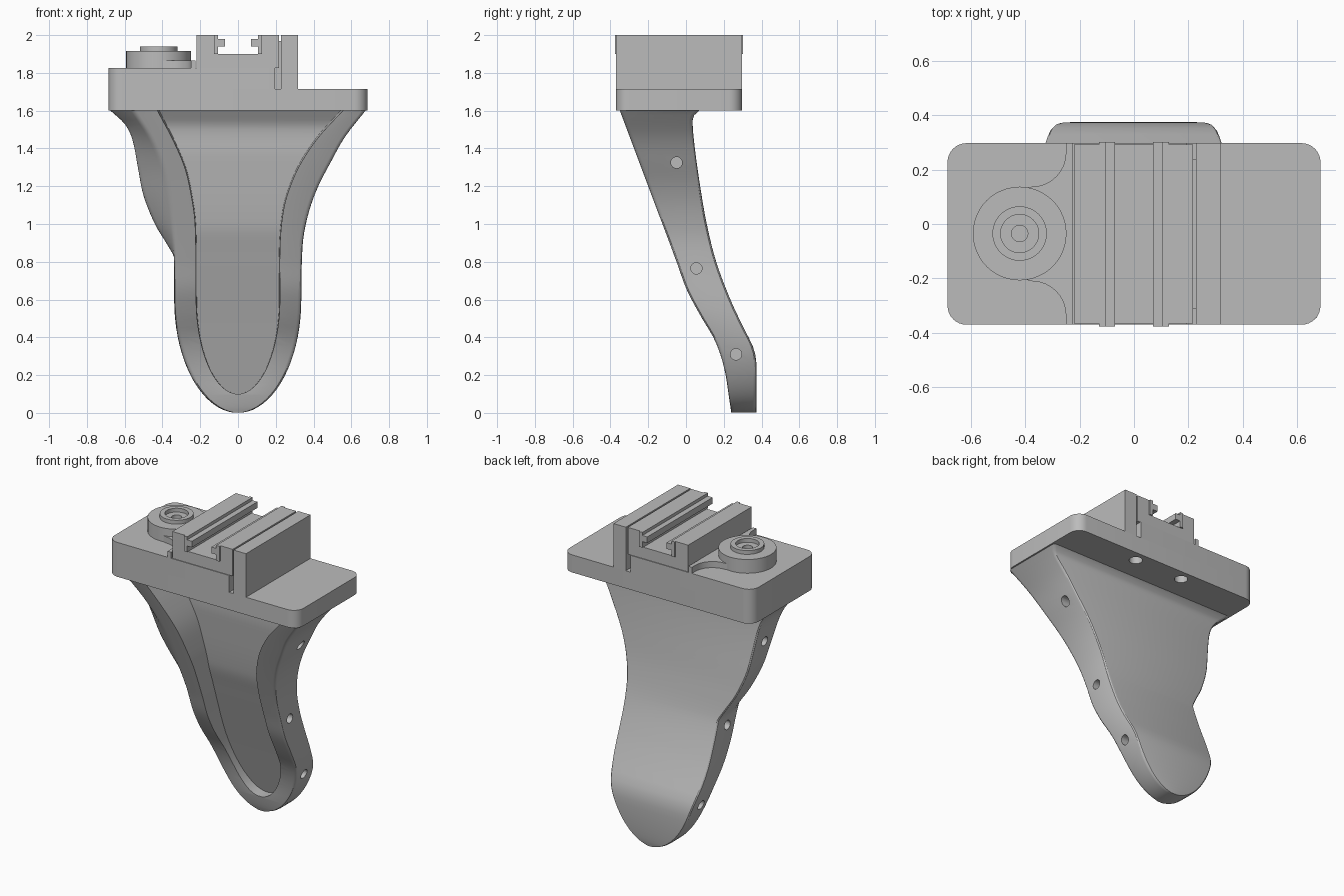
import bpy, bmesh, math
from mathutils import Vector

if "Cube" in bpy.data.objects:
    bpy.data.objects.remove(bpy.data.objects["Cube"])

grey = bpy.data.materials.new("plain grey")
grey.use_nodes = True
grey.diffuse_color = (0.5, 0.5, 0.5, 1)
grey.node_tree.nodes["Principled BSDF"].inputs["Base Color"].default_value = (0.5, 0.5, 0.5, 1)


def finish(name, bm):
    bmesh.ops.recalc_face_normals(bm, faces=bm.faces[:])
    mesh = bpy.data.meshes.new(name)
    bm.to_mesh(mesh)
    bm.free()
    mesh.materials.append(grey)
    ob = bpy.data.objects.new(name, mesh)
    bpy.context.collection.objects.link(ob)
    return ob


def activate(ob):
    bpy.ops.object.select_all(action='DESELECT')
    ob.select_set(True)
    bpy.context.view_layer.objects.active = ob


def smooth(ob, angle=32):
    activate(ob)
    bpy.ops.object.shade_smooth_by_angle(angle=math.radians(angle))


def cut(ob, cutters):
    for c in cutters:
        mod = ob.modifiers.new("cut", 'BOOLEAN')
        mod.operation, mod.solver, mod.object = 'DIFFERENCE', 'EXACT', c
        activate(ob)
        bpy.ops.object.modifier_apply(modifier=mod.name)
        bpy.data.objects.remove(c)


def loft(name, sections):
    bm = bmesh.new()
    rings = [[bm.verts.new(p) for p in s] for s in sections]
    n = len(rings[0])
    for a, b in zip(rings, rings[1:]):
        for i in range(n):
            j = (i + 1) % n
            bm.faces.new((a[i], a[j], b[j], b[i]))
    bm.faces.new(rings[0][::-1])
    bm.faces.new(rings[-1])
    return finish(name, bm)


def slab(name, outline, z0, z1):
    return loft(name, [[(x, y, z) for x, y in outline] for z in (z0, z1)])


def profile(name, outline, y0, y1):
    return loft(name, [[(x, y, z) for x, z in outline] for y in (y0, y1)])


def box(name, x0, x1, y0, y1, z0, z1):
    return slab(name, [(x0, y0), (x1, y0), (x1, y1), (x0, y1)], z0, z1)


def arc(cx, cy, r, a0, a1, n=8):
    angles = [math.radians(a0 + (a1 - a0) * i / n) for i in range(n + 1)]
    return [(cx + r * math.cos(a), cy + r * math.sin(a)) for a in angles]


def rod(name, centre, axis, r, depth):
    q = Vector((0, 0, 1)).rotation_difference(Vector(axis))
    ring = arc(0, 0, r, 0, 345, 23)
    return loft(name, [[Vector(centre) + q @ Vector((x, y, h)) for x, y in ring]
                       for h in (-depth / 2, depth / 2)])


def curve(table, z):
    """Smooth interpolation through (z, value) pairs."""
    if z <= table[0][0]:
        return table[0][1]
    if z >= table[-1][0]:
        return table[-1][1]
    i = max(k for k in range(len(table) - 1) if table[k][0] <= z)

    def slope(k):
        a, b = table[max(k - 1, 0)], table[min(k + 1, len(table) - 1)]
        return (b[1] - a[1]) / (b[0] - a[0])
    (z0, v0), (z1, v1) = table[i], table[i + 1]
    h = z1 - z0
    t = (z - z0) / h
    return (v0 * (1 + 2 * t) * (1 - t) ** 2 + v1 * t * t * (3 - 2 * t)
            + h * t * (1 - t) * (slope(i) * (1 - t) - slope(i + 1) * t))


def tip(z, low):
    """Elliptical rounding of the lower end."""
    u = min(max((0.6 - z) / (0.6 - low), 0), 1)
    return math.sqrt(max(1 - u * u, 0.0001))


# Leg outlines by height
FRONT = [(0, .24), (.1, .225), (.2, .21), (.3, .185), (.4, .145), (.5, .085),
         (.65, .005), (.8, -.05), (1.2, -.2), (1.6, -.35)]
BACK = [(0, .372), (.27, .372), (.35, .355), (.45, .305), (.6, .235), (.8, .16),
        (1.0, .11), (1.2, .075), (1.4, .047), (1.54, .035), (1.58, .045), (1.6, .07)]
LEFT = [(.6, .335), (.8, .338), (.94, .348), (1.08, .38), (1.2, .425), (1.32, .487),
        (1.46, .566), (1.6, .675)]
RIGHT = [(.6, .335), (.8, .338), (1.0, .342), (1.15, .36), (1.3, .395), (1.45, .46), (1.6, .555)]
BULGE = [(.83, .338), (.9, .38), (1.0, .44), (1.15, .5), (1.3, .53), (1.45, .56),
         (1.53, .6), (1.6, .675)]
# Pocket outlines by height
IN_LEFT = [(.6, .225), (.9, .226), (1.08, .245), (1.2, .28), (1.32, .335), (1.46, .43), (1.6, .56)]
IN_RIGHT = [(.6, .225), (1.0, .23), (1.15, .25), (1.3, .285), (1.45, .35), (1.6, .43)]
FLOOR = [(.1, .3), (.5, .17), (.85, .055), (1.0, .01), (1.36, -.04), (1.52, -.055), (1.6, -.1)]


def heights(low):
    rows = [low + (0.6 - low) * (1 - math.cos(0.07 + 1.5 * i / 18)) for i in range(19)]
    return rows + [0.6 + i / 40 for i in range(1, 41)]


def rounded(corners, r):
    pts = []
    for i, c in enumerate(corners):
        p, n = corners[i - 1], corners[(i + 1) % len(corners)]
        a = c + (p - c).normalized() * r
        b = c + (n - c).normalized() * r
        pts += [a * (1 - t) ** 2 + c * 2 * t * (1 - t) + b * t * t for t in (0, .33, .67, 1)]
    return pts


def leg_section(z):
    w, f, b = tip(z, 0), curve(FRONT, z), curve(BACK, z)
    left, right = curve(LEFT, z) * w, curve(RIGHT, z) * w
    wide = max(right, curve(BULGE, z) * w)
    ridge = f + (b - f) * .33
    corners = [(left, f, z), (left, b, z), (-wide, b, z), (-wide, ridge, z), (-right, f, z)]
    return rounded([Vector(c) for c in corners], min(.02, left * .4))


def pocket_section(z):
    w, f, b = tip(z, .1), curve(FRONT, z) - .1, curve(FLOOR, z)
    left, right = curve(IN_LEFT, z) * w, curve(IN_RIGHT, z) * w
    return [(left, f, z), (left * .97, b, z), (-right * .97, b, z), (-right, f, z)]


# Hollow leg with side holes
leg = loft("curved_leg", [leg_section(z) for z in heights(0)])
pocket = [pocket_section(z) for z in heights(.1)]
pocket.append([(x, y, 1.7) for x, y, z in pocket[-1]])
cutters = [loft("pocket_cutter", pocket)]
for y, z in ((-.05, 1.325), (.055, .765), (.265, .31)):
    for side, table in ((1, LEFT), (-1, BULGE)):
        edge = curve(table, z) * tip(z, 0)
        cutters.append(rod("hole_cutter", (side * (edge + .05), y, z), (1, 0, 0), .03, .26))
cut(leg, cutters)
smooth(leg)

# Stepped base plate
Y0, Y1, R = -.37, .297, .07
plate_outline = (arc(.685 - R, Y0 + R, R, -90, 0) + arc(.685 - R, Y1 - R, R, 0, 90)
                 + arc(-.685 + R, Y1 - R, R, 90, 180) + arc(-.685 + R, Y0 + R, R, 180, 270))
plate = slab("base_plate", plate_outline, 1.6, 1.715)
cut(plate, [rod("screw_cutter", (x, .225, 1.62), (0, 0, 1), .04, .12) for x in (.175, -.175)])
smooth(plate)
step_outline = ([(.195, Y0), (.195, Y1)] + arc(-.685 + R, Y1 - R, R, 90, 180)
                + arc(-.685 + R, Y0 + R, R, 180, 270))
smooth(slab("raised_step", step_outline, 1.715, 1.825))
box("stop_block", .228, .317, Y0, Y1, 1.715, 2.0)
box("slot_filler", .195, .228, Y0 + .06, Y1 - .06, 1.715, 1.97)

# Channel rail with lipped inserts
profile("rail_channel", [(-.22, 1.825), (.217, 1.825), (.217, 2), (.127, 2), (.127, 1.9),
                         (-.127, 1.9), (-.127, 2), (-.22, 2)], Y0 + .005, Y1 - .005)
for side, name in ((1, "left_insert"), (-1, "right_insert")):
    shape = [(.105, 1.9), (.128, 1.9), (.128, 2), (.105, 2), (.105, 1.98),
             (.07, 1.98), (.07, 1.94), (.105, 1.94)]
    profile(name, [(side * x, z) for x, z in shape], Y0 - .006, Y1 + .004)

# Flared pad joining the knob to the rail
KX, KY = -.42, -.035
pad = ([(-.225, Y0), (-.25, Y0)] + arc(-.375, Y0 + .035, .125, 0, 90)
       + [(KX, KY - .165), (KX, KY + .165)] + arc(-.375, Y1 - .035, .125, -90, 0)
       + [(-.25, Y1), (-.225, Y1)])
smooth(slab("flared_pad", pad, 1.825, 1.865))

# Round knob with recessed centre
lathe = [(.172, 1.825), (.172, 1.915), (.1, 1.915), (.1, 1.94), (.07, 1.94), (.07, 1.915),
         (.03, 1.915), (.03, 1.88), (.002, 1.88)]
knob = loft("round_knob", [[(KX + x, KY + y, z) for x, y in arc(0, 0, r, 0, 352.5, 47)]
                           for r, z in lathe])
smooth(knob)
